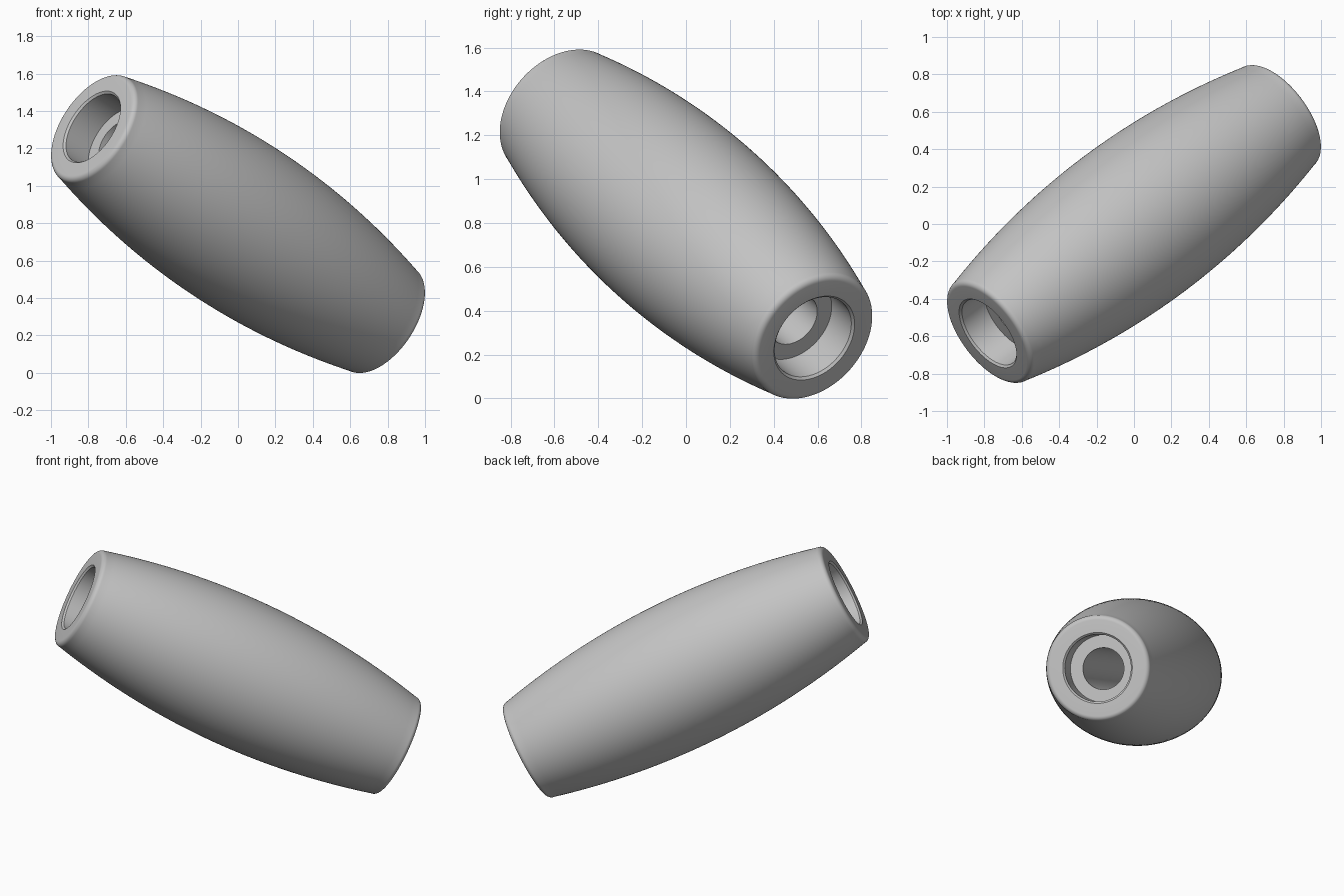
import bpy, bmesh, math
from mathutils import Vector, Matrix

cube = bpy.data.objects.get("Cube")
if cube:
    bpy.data.objects.remove(cube, do_unlink=True)

# Dimensions along the roller axis
HALF, MID_R, END_R, FILLET = 1.106, 0.45, 0.325, 0.03
BORE_R, POCKET_R, POCKET_DEPTH, CHAMFER = 0.128, 0.206, 0.18, 0.011
SEGMENTS = 128

grey = bpy.data.materials.new("light grey")
grey.use_nodes = True
color = (0.55, 0.55, 0.55, 1)
grey.diffuse_color = color
grey.node_tree.nodes["Principled BSDF"].inputs["Base Color"].default_value = color

# Half profile as (radius, axial position), from the middle to the bore
shoulder = HALF - FILLET
half = []
for i in range(25):
    t = shoulder * i / 24
    half.append((MID_R - (MID_R - END_R) * (t / shoulder) ** 2, t))
for i in range(1, 9):
    a = math.pi / 2 * i / 8
    half.append((END_R - FILLET + FILLET * math.cos(a), shoulder + FILLET * math.sin(a)))
floor = HALF - POCKET_DEPTH
half += [(POCKET_R + CHAMFER, HALF), (POCKET_R, HALF - CHAMFER),
         (POCKET_R, floor), (BORE_R, floor)]

# Mirror the half profile into a closed ring section
section = half + [(r, -t) for r, t in reversed(half[1:])]

# Revolve the section around the local z axis
bm = bmesh.new()
verts = [bm.verts.new((r, 0, t)) for r, t in section]
edges = [bm.edges.new((v, verts[(i + 1) % len(verts)])) for i, v in enumerate(verts)]
bmesh.ops.spin(bm, geom=verts + edges, cent=(0, 0, 0), axis=(0, 0, 1),
               angle=math.tau, steps=SEGMENTS, use_merge=True)
bmesh.ops.remove_doubles(bm, verts=bm.verts, dist=1e-5)
bmesh.ops.recalc_face_normals(bm, faces=bm.faces)
mesh = bpy.data.meshes.new("barrel_roller")
bm.to_mesh(mesh)
bm.free()
mesh.materials.append(grey)

# Tilt the roller onto its diagonal axis
roller = bpy.data.objects.new("barrel_roller", mesh)
bpy.context.collection.objects.link(roller)
axis = Vector((0.707, 0.529, -0.47))
roller.matrix_world = (Matrix.Translation((0, 0, 0.795))
                       @ axis.to_track_quat('Z', 'Y').to_matrix().to_4x4())

bpy.context.view_layer.objects.active = roller
roller.select_set(True)
bpy.ops.object.shade_smooth_by_angle(angle=math.radians(30))
